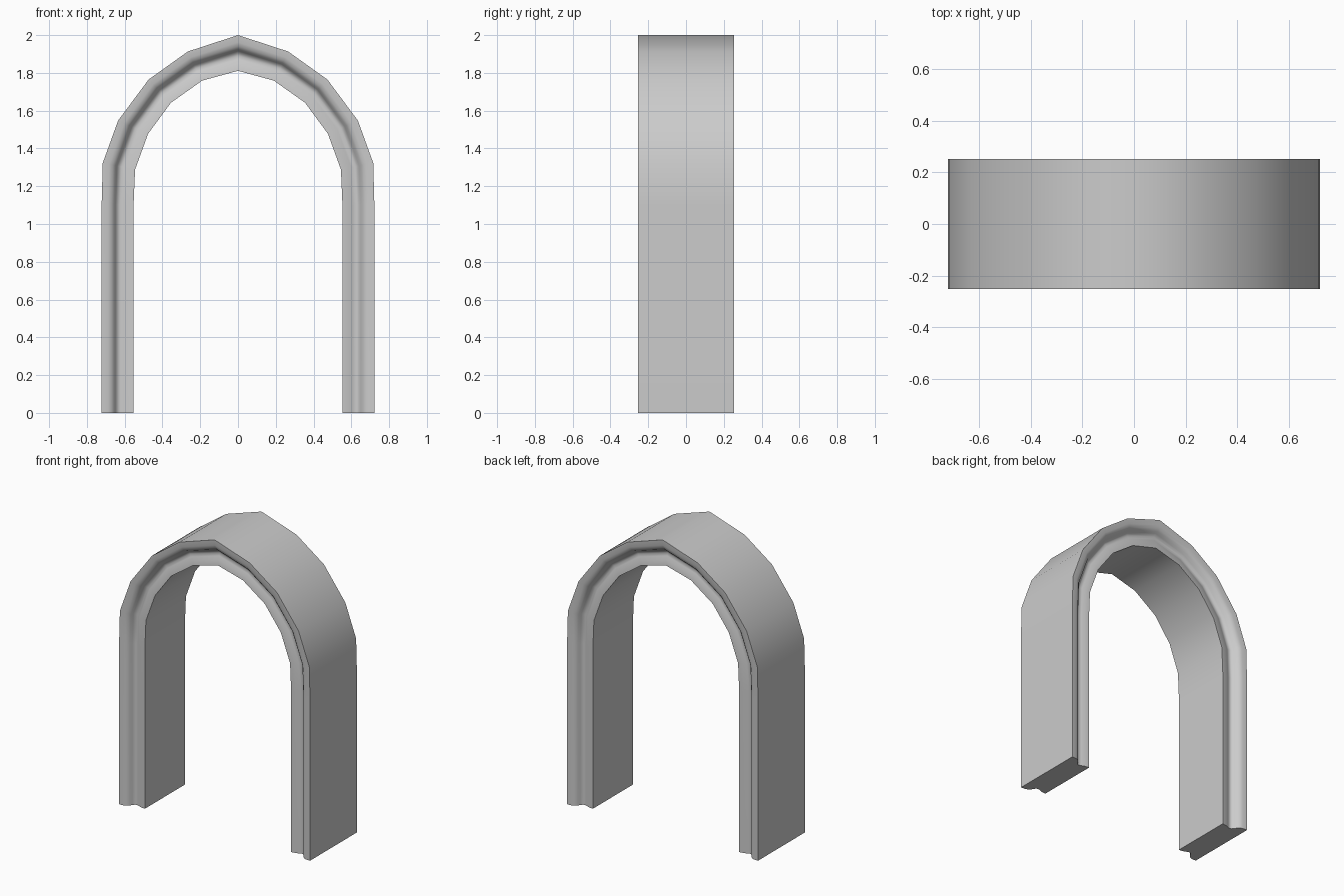
import bpy, bmesh, math

cube = bpy.data.objects.get("Cube")
if cube:
    bpy.data.objects.remove(cube, do_unlink=True)

HALF_DEPTH = 0.253

# Right half of the arch, foot to crown: outer (x, z) and inner (x, z)
half = [
    ((0.722, 0.0), (0.553, 0.0)),
    ((0.722, 1.1), (0.553, 1.1)),
    ((0.716, 1.323), (0.545, 1.288)),
    ((0.635, 1.547), (0.476, 1.478)),
    ((0.473, 1.765), (0.355, 1.642)),
    ((0.266, 1.913), (0.19, 1.759)),
    ((0.0, 2.0), (0.0, 1.811)),
]
left_half = [((-o[0], o[1]), (-i[0], i[1])) for o, i in half[:-1]]
stations = half + left_half[::-1]

# Moulding: (fraction from outer to inner edge, recess from the face)
moulding = [(0, 0), (0.2, 0.002), (0.31, 0.009), (0.39, 0.022), (0.44, 0.038),
            (0.5, 0.05), (0.58, 0.055), (0.68, 0.05), (0.8, 0.041), (1, 0.037)]
section = [(f, -HALF_DEPTH + d) for f, d in moulding]
section += [(f, HALF_DEPTH - d) for f, d in reversed(moulding)]

# Sweep the moulded section along the arch
bm = bmesh.new()
rings = []
for (ox, oz), (ix, iz) in stations:
    rings.append([bm.verts.new((ox + (ix - ox) * f, y, oz + (iz - oz) * f))
                  for f, y in section])
n = len(section)
for a, b in zip(rings, rings[1:]):
    for k in range(n):
        m = (k + 1) % n
        bm.faces.new((a[k], a[m], b[m], b[k]))
bm.faces.new(rings[0])
bm.faces.new(rings[-1])
bmesh.ops.recalc_face_normals(bm, faces=bm.faces)
mesh = bpy.data.meshes.new("moulded_arch")
bm.to_mesh(mesh)
bm.free()

arch = bpy.data.objects.new("moulded_arch", mesh)
bpy.context.collection.objects.link(arch)

# Plain grey stone
GREY = (0.6, 0.6, 0.6, 1.0)
stone = bpy.data.materials.new("grey_stone")
stone.use_nodes = True
stone.diffuse_color = GREY
stone.node_tree.nodes["Principled BSDF"].inputs["Base Color"].default_value = GREY
mesh.materials.append(stone)

# Smooth curves, crisp corners
bpy.ops.object.select_all(action='DESELECT')
arch.select_set(True)
bpy.context.view_layer.objects.active = arch
bpy.ops.object.shade_smooth_by_angle(angle=math.radians(50))
